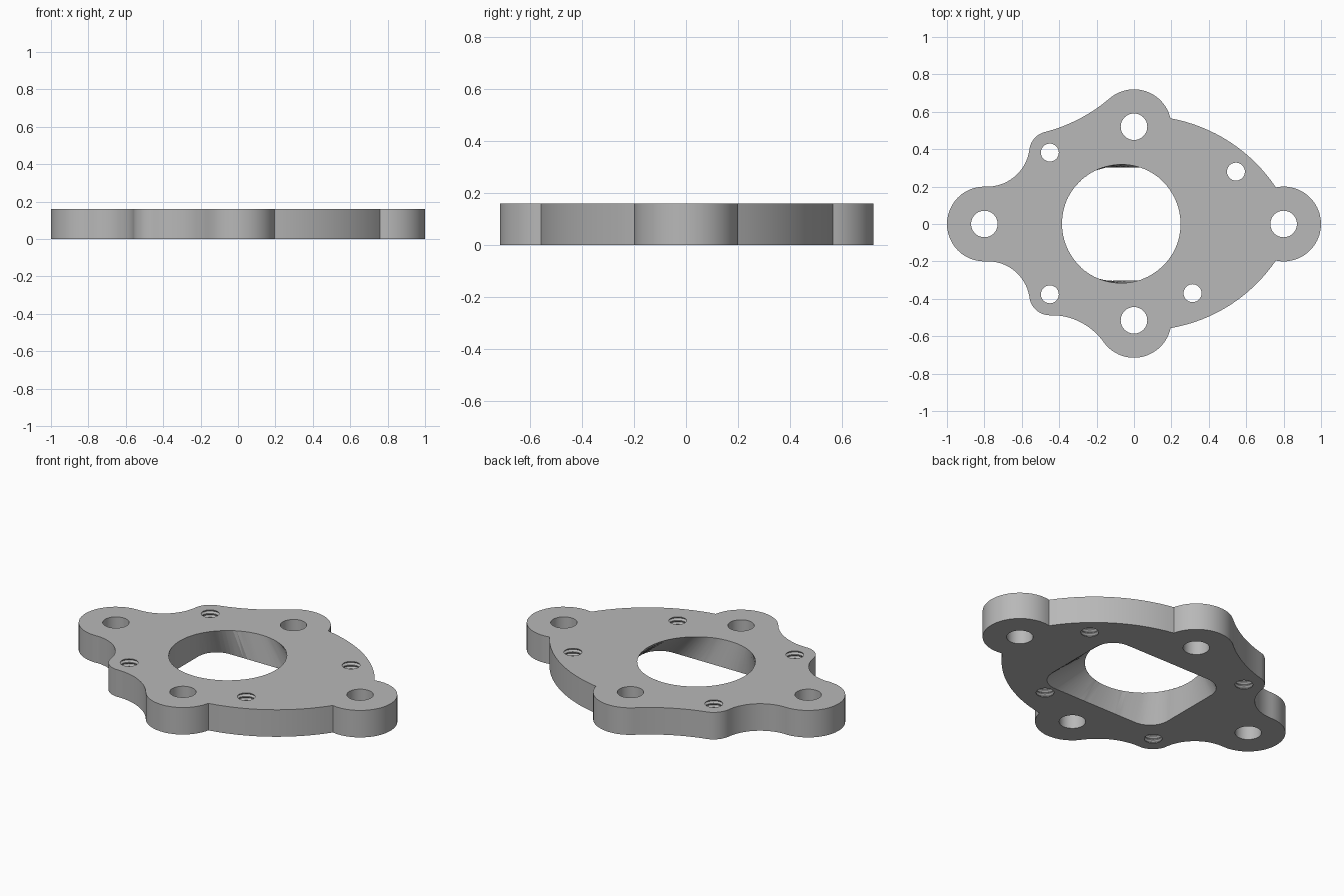
import bpy, bmesh
from math import sin, cos, tan, radians, pi, hypot
from mathutils import Vector

HEIGHT = 0.16

cube = bpy.data.objects.get("Cube")
if cube:
    bpy.data.objects.remove(cube, do_unlink=True)

grey = bpy.data.materials.new("machined_grey")
grey.use_nodes = True
grey.diffuse_color = (0.48, 0.48, 0.48, 1)
grey.node_tree.nodes["Principled BSDF"].inputs["Base Color"].default_value = (0.48, 0.48, 0.48, 1)


def lobe(x, y, r, a0, a1, steps=24):
    """Arc about a centre, angles in degrees."""
    angles = [radians(a0 + (a1 - a0) * i / steps) for i in range(steps + 1)]
    return [Vector((x + r * cos(a), y + r * sin(a))) for a in angles]


def bridge(p, q, turn, steps=16):
    """Inner points of an arc from p to q that turns by the given degrees."""
    mid, d = (p + q) / 2, q - p
    half = radians(turn) / 2
    centre = mid + Vector((-d.y, d.x)) / (2 * tan(half))
    out = []
    for i in range(1, steps):
        a = 2 * half * i / steps
        v = p - centre
        out.append(centre + Vector((v.x * cos(a) - v.y * sin(a), v.x * sin(a) + v.y * cos(a))))
    return out


def stack(name, rings):
    """Closed solid from matching rings of 3D points, bottom to top."""
    bm = bmesh.new()
    loops = [[bm.verts.new(p) for p in ring] for ring in rings]
    n = len(loops[0])
    for low, high in zip(loops, loops[1:]):
        for i in range(n):
            j = (i + 1) % n
            bm.faces.new((low[i], low[j], high[j], high[i]))
    bm.faces.new(loops[0][::-1])
    bm.faces.new(loops[-1])
    bmesh.ops.recalc_face_normals(bm, faces=bm.faces)
    mesh = bpy.data.meshes.new(name)
    bm.to_mesh(mesh)
    bm.free()
    mesh.materials.append(grey)
    obj = bpy.data.objects.new(name, mesh)
    bpy.context.collection.objects.link(obj)
    return obj


def turned(name, x, y, profile, sides):
    """Solid of revolution about a vertical axis from (radius, z) pairs."""
    return stack(name, [[(x + r * cos(2 * pi * i / sides), y + r * sin(2 * pi * i / sides), z)
                         for i in range(sides)] for r, z in profile])


# Plate outline: four ears and two small bosses, each followed by its joining arc
lobes = [
    (lobe(0.8, 0, 0.2, -102, 102), 46),
    (lobe(0, 0.52, 0.2, 13, 131), -26),
    (lobe(-0.45, 0.385, 0.11, 105, 175), -85),
    (lobe(-0.8, 0, 0.2, 90, 270), -85),
    (lobe(-0.45, -0.378, 0.11, 185, 270) + [Vector((-0.42, -0.488))], -52),
    (lobe(0, -0.515, 0.2, 218, 348), 46),
]
outline = []
for k, (points, turn) in enumerate(lobes):
    following = lobes[(k + 1) % len(lobes)][0]
    outline += points + bridge(points[-1], following[0], turn)
plate = stack("flange_plate", [[(p.x, p.y, z) for p in outline] for z in (0, HEIGHT)])

# Central port: round on top, rounded rectangle underneath
SIDES = 96
x0, x1, half_y, r = -0.387, 0.42, 0.303, 0.12
rect = [Vector((x1, 0))]
for cx, cy, a in ((x1 - r, half_y - r, 0), (x0 + r, half_y - r, 90),
                  (x0 + r, r - half_y, 180), (x1 - r, r - half_y, 270)):
    rect += lobe(cx, cy, r, a, a + 90, 12)
rect.append(rect[0])
lengths = [(b - a).length for a, b in zip(rect, rect[1:])]


def along(distance):
    for a, b, length in zip(rect, rect[1:], lengths):
        if distance <= length:
            return a.lerp(b, distance / length)
        distance -= length
    return rect[-1]


base = [along(sum(lengths) * i / SIDES) for i in range(SIDES)]
top = lobe(-0.068, 0.001, 0.317, 0, 360, SIDES)[:SIDES]
rings = []
for t in (-0.1, 1.1):
    rings.append([(*b.lerp(c, 0) + (c - b) * t, HEIGHT * t) for b, c in zip(base, top)])
cutters = [stack("port_cutter", rings)]

# Plain bolt holes in the ears
for x, y in ((0.8, 0), (-0.8, 0), (0, 0.52), (0, -0.515)):
    cutters.append(turned("bolt_hole_cutter", x, y, [(0.071, -0.05), (0.071, HEIGHT + 0.05)], 40))

# Threaded holes with V grooves
TURNS = 7
pitch = HEIGHT / TURNS
thread = [(0.048, -0.03)]
for k in range(TURNS):
    thread += [(0.048, (k + 0.1) * pitch), (0.058, (k + 0.5) * pitch), (0.048, (k + 0.9) * pitch)]
thread.append((0.048, HEIGHT + 0.03))
for x, y in ((-0.45, 0.382), (-0.45, -0.376), (0.545, 0.28), (0.313, -0.37)):
    cutters.append(turned("threaded_hole_cutter", x, y, thread, 28))

# Cut every opening, then drop the cutters
bpy.context.view_layer.objects.active = plate
plate.select_set(True)
for cutter in cutters:
    cutter.hide_render = True
    mod = plate.modifiers.new("opening", 'BOOLEAN')
    mod.operation = 'DIFFERENCE'
    mod.solver = 'EXACT'
    mod.object = cutter
    bpy.ops.object.modifier_apply(modifier=mod.name)
    bpy.data.objects.remove(cutter, do_unlink=True)

bpy.ops.object.shade_smooth_by_angle(angle=radians(25))
